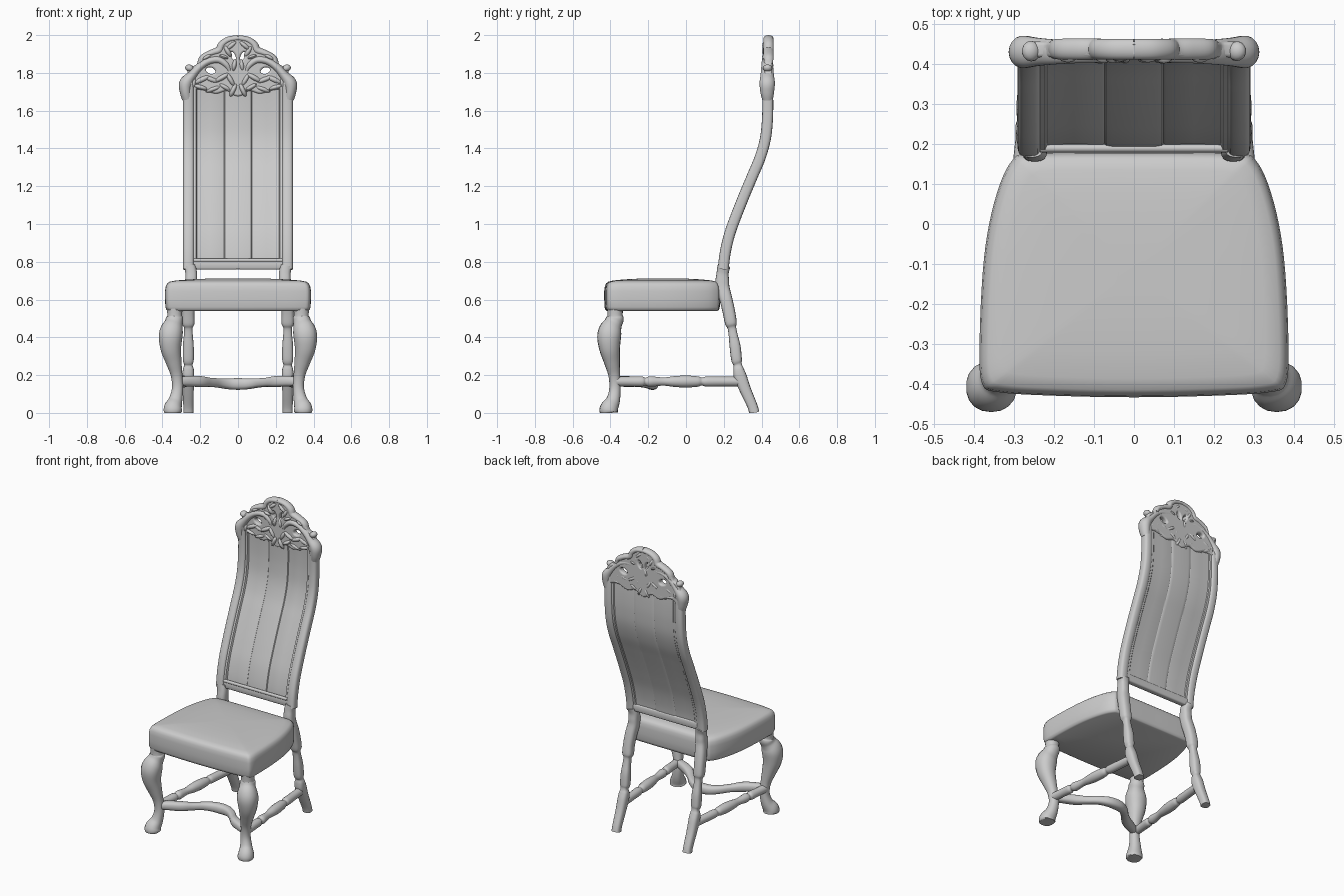
import bpy, bmesh, math, random
from mathutils import Vector

random.seed(4)


def spline(pts, steps=5, closed=False):
    """Catmull-Rom interpolation of tuples of any length."""
    P = [Vector(p) for p in pts]
    n, out = len(P), []
    for i in range(n if closed else n - 1):
        if closed:
            a, b, c, d = (P[(i + k) % n] for k in (-1, 0, 1, 2))
        else:
            a, b, c, d = P[max(i - 1, 0)], P[i], P[i + 1], P[min(i + 2, n - 1)]
        for s in range(steps):
            t = s / steps
            out.append(0.5 * (2 * b + (c - a) * t + (2 * a - 5 * b + 4 * c - d) * t * t
                              + (3 * b - a - 3 * c + d) * t ** 3))
    return out if closed else out + [P[-1]]


def finish(name, bm, mirror=False, angle=50):
    bmesh.ops.recalc_face_normals(bm, faces=bm.faces)
    me = bpy.data.meshes.new(name)
    bm.to_mesh(me)
    bm.free()
    ob = bpy.data.objects.new(name, me)
    bpy.context.collection.objects.link(ob)
    if mirror:
        ob.modifiers.new("mirror", 'MIRROR')
    bpy.ops.object.select_all(action='DESELECT')
    ob.select_set(True)
    bpy.context.view_layer.objects.active = ob
    bpy.ops.object.shade_smooth_by_angle(angle=math.radians(angle))
    return ob


def skin(bm, rings):
    vs = [[bm.verts.new(p) for p in r] for r in rings]
    n = len(vs[0])
    for a, b in zip(vs, vs[1:]):
        for i in range(n):
            bm.faces.new((a[i], a[(i + 1) % n], b[(i + 1) % n], b[i]))
    bm.faces.new(vs[0])
    bm.faces.new(vs[-1])


def sweep(name, pts, up, mirror=True, square=1.0, sides=18, steps=5):
    """Tube along (x, y, z, half size along up, half size across)."""
    S = spline([p if len(p) == 5 else p + (p[3],) for p in pts], steps)
    C = [Vector(s[:3]) for s in S]
    rings = []
    for i, s in enumerate(S):
        t = (C[min(i + 1, len(C) - 1)] - C[max(i - 1, 0)]).normalized()
        u = Vector(up)
        u = (u - t * u.dot(t)).normalized()
        v = t.cross(u)
        ring = []
        for k in range(sides):
            a = 2 * math.pi * (k + 0.5) / sides
            ca, sa = math.cos(a), math.sin(a)
            p = C[i] + u * s[3] * math.copysign(abs(ca) ** square, ca) \
                + v * s[4] * math.copysign(abs(sa) ** square, sa)
            p.z = max(p.z, 0)
            ring.append(p)
        rings.append(ring)
    bm = bmesh.new()
    skin(bm, rings)
    return finish(name, bm, mirror)


X, Y, Z = (1, 0, 0), (0, 1, 0), (0, 0, 1)

# Upholstered seat: plan outline stacked in scaled rings
half = [(0, -.433), (.2, -.429), (.34, -.42), (.38, -.398), (.386, -.3), (.378, -.12),
        (.362, 0), (.335, .1), (.305, .158), (.27, .176), (.13, .18), (0, .18)]
plan = spline(half + [(-x, y) for x, y in half[-2:0:-1]], 4, True)
bm = bmesh.new()
skin(bm, [[(p.x * s, -.12 + (p.y + .12) * s, z) for p in plan] for z, s in
          [(.54, .955), (.545, .98), (.56, .995), (.60, 1), (.645, 1), (.67, .99), (.685, .97),
           (.694, .94), (.701, .85), (.707, .65), (.711, .4), (.712, .1)]])
finish("seat", bm)

# Cabriole front legs
sweep("front_leg", [
    (.335, -.375, .56, .042), (.335, -.375, .515, .040), (.335, -.375, .50, .046),
    (.340, -.385, .475, .048), (.350, -.400, .44, .060), (.357, -.407, .40, .063),
    (.355, -.404, .34, .055), (.340, -.392, .27, .042), (.325, -.380, .20, .031),
    (.320, -.376, .13, .030), (.330, -.385, .07, .036), (.343, -.404, .03, .047),
    (.345, -.410, .010, .049), (.345, -.410, 0, .043)], X, square=.9)

# Raked rear legs with turned blocks and collars
sweep("rear_leg", [
    (.263, .362, 0, .027, .027), (.263, .350, .04, .027, .027), (.263, .315, .12, .029, .03),
    (.263, .288, .19, .031, .034), (.263, .278, .23, .029, .028), (.263, .274, .255, .022, .022),
    (.263, .268, .28, .029, .028), (.263, .260, .35, .029, .029), (.263, .250, .41, .024, .024),
    (.263, .243, .45, .023, .023), (.263, .238, .475, .033, .031), (.263, .228, .53, .033, .033),
    (.258, .212, .60, .034, .034), (.250, .195, .66, .033, .036), (.248, .192, .70, .032, .036),
    (.248, .194, .74, .031, .032), (.255, .200, .775, .030, .034)], X, square=.7)

# Serpentine back stiles
path = [(.76, .197), (.85, .208), (.95, .232), (1.05, .268), (1.15, .308), (1.25, .350),
        (1.35, .392), (1.45, .420), (1.55, .431), (1.65, .433), (1.75, .430)]
sweep("back_stile", [(.262, y, z, .029, .029) for z, y in path], X, square=.65)
fine = spline(path, 6)

# Curved back panel with raised centre strip and framing moulding
bm = bmesh.new()
prof = [(0, -.006), (.055, -.005), (.070, -.002), (.074, .003), (.08, .0),
        (.15, .002), (.205, 0), (.217, -.001), (.222, -.013), (.245, -.013)]
prof = [(-x, d) for x, d in prof[:0:-1]] + prof
rings = []
for z, y in fine:
    front = [(x, y + d - .004, z) for x, d in prof]
    back = [(x, y + .013 - d * .4, z) for x, d in reversed(prof)]
    rings.append(front + back)
skin(bm, rings)
finish("back_panel", bm, angle=35)

# Bottom rail and its moulding
sweep("back_bottom_rail", [(-.25, .202, .784, .026, .02), (.25, .202, .784, .026, .02)],
      Z, False, .5, steps=1)
sweep("rail_moulding", [(-.235, .189, .808, .010), (.235, .189, .808, .010)], Z, False, steps=1)

# Turned side stretchers
sweep("side_stretcher", [(.325 - .062 * (y + .37) / .66, y, .166, r) for y, r in [
    (-.37, .026), (-.30, .026), (-.235, .027), (-.215, .020), (-.19, .028), (-.12, .022),
    (-.06, .029), (0, .032), (.06, .028), (.085, .021), (.11, .027), (.2, .026), (.29, .026)]], Z)

# Front stretcher bowed backwards between the front legs
arc = [(.32, -.375, .166, .024), (.26, -.345, .168, .028), (.20, -.31, .166, .029),
       (.15, -.265, .162, .024), (.10, -.215, .158, .025), (.05, -.185, .154, .029)]
sweep("front_stretcher", arc + [(0, -.178, .153, .031)] +
      [(-x, y, z, r) for x, y, z, r in reversed(arc)], Z, False, .8)

# Pierced crest plate: outline and holes as one filled curve
cu = bpy.data.curves.new("crest_plate", 'CURVE')
cu.dimensions, cu.fill_mode = '2D', 'BOTH'
cu.extrude, cu.bevel_depth, cu.bevel_resolution = .010, .010, 2


def loop2d(pts):
    sp = cu.splines.new('POLY')
    sp.points.add(len(pts) - 1)
    for q, p in zip(sp.points, pts):
        q.co = (p[0], p[1], 0, 1)
    sp.use_cyclic_u = True


edge = [(0, 1.685), (.06, 1.715), (.12, 1.70), (.19, 1.725), (.27, 1.71), (.288, 1.75), (.262, 1.79),
        (.25, 1.82), (.215, 1.835), (.195, 1.87), (.15, 1.905), (.10, 1.93), (.07, 1.965), (0, 1.988)]
loop2d(spline(edge + [(-x, z) for x, z in edge[-2:0:-1]], 4, True))
for s in (-1, 1):
    for cx, cz, a, b, tilt in [(.145, 1.812, .036, .027, .3), (.024, 1.888, .021, .036, -.4)]:
        ring = []
        for k in range(16):
            u, v = a * math.cos(k * math.pi / 8), b * math.sin(k * math.pi / 8)
            ring.append((s * (cx + u * math.cos(tilt) - v * math.sin(tilt)),
                         cz + u * math.sin(tilt) + v * math.cos(tilt)))
        loop2d(ring)
plate = bpy.data.objects.new("crest_plate", cu)
plate.location.y = .436
plate.rotation_euler.x = math.pi / 2
bpy.context.collection.objects.link(plate)

# Crest scrolls: shoulders, inner arches and upper leaf edge
sweep("crest_shoulder", [
    (.268, .432, 1.66, .029, .027), (.277, .430, 1.70, .037, .031), (.275, .430, 1.745, .041, .036),
    (.245, .430, 1.785, .036, .026), (.205, .430, 1.83, .032, .022), (.155, .430, 1.862, .029, .020),
    (.10, .430, 1.868, .027, .020), (.06, .430, 1.84, .024, .017), (.045, .430, 1.81, .016, .011)], Y)
sweep("crest_upper_scroll", [
    (.20, .437, 1.85, .024, .016), (.185, .437, 1.88, .026, .018), (.14, .437, 1.905, .027, .018),
    (.10, .437, 1.92, .027, .021), (.085, .437, 1.95, .026, .020), (.05, .437, 1.975, .026, .017),
    (0, .437, 1.984, .026, .016)], Y)

# Carved leaves and knobs: flattened ellipsoids (x, z, half length, half width, angle)
bm = bmesh.new()
leaves = [(.257, 1.825, .024, .019, 20), (.19, 1.765, .055, .017, 155), (.14, 1.765, .05, .016, 20),
          (.085, 1.775, .05, .016, 150), (.04, 1.765, .045, .015, 60), (.20, 1.725, .045, .014, 15),
          (.13, 1.715, .045, .014, 160), (.07, 1.725, .04, .014, 30), (.025, 1.71, .042, .015, 115),
          (.055, 1.915, .038, .015, 60), (.035, 1.945, .04, .014, 140), (.075, 1.885, .03, .012, 20),
          (.02, 1.84, .035, .014, 100), (.165, 1.885, .035, .013, 150), (.235, 1.745, .035, .014, 100)]
for x, z, a, b, ang in leaves:
    for s in (-1, 1):
        ret = bmesh.ops.create_uvsphere(bm, u_segments=14, v_segments=8, radius=1)
        c, d = math.cos(math.radians(ang)), math.sin(math.radians(ang))
        depth = random.uniform(.024, .032)
        for v in ret["verts"]:
            u, w = v.co.x * a, v.co.z * b
            v.co = (s * (x + u * c - w * d), .432 + v.co.y * depth, z + u * d + w * c)
finish("crest_carving", bm)
